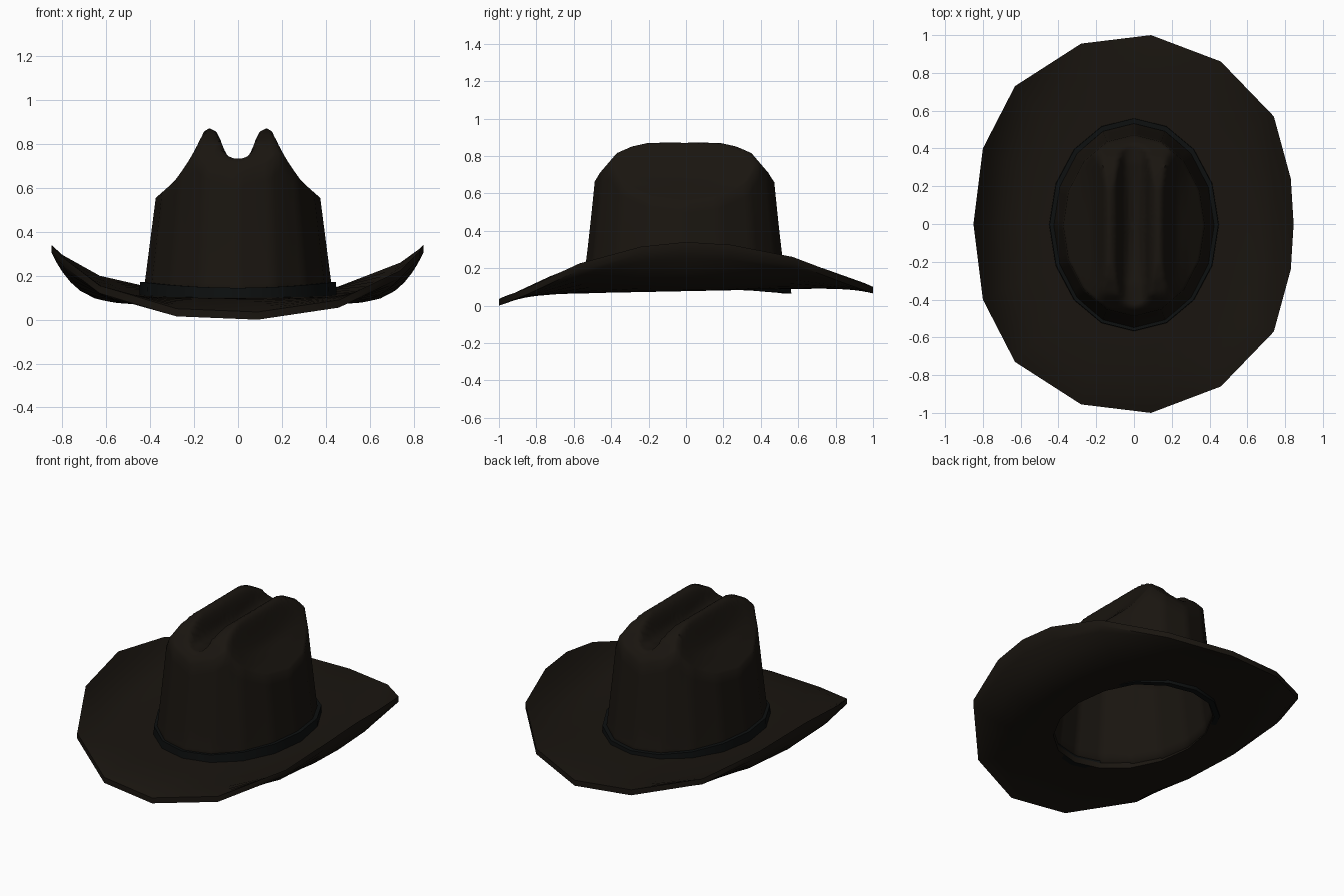
import bpy, math

if "Cube" in bpy.data.objects:
    bpy.data.objects.remove(bpy.data.objects["Cube"])


def lerp(a, b, t):
    return a + (b - a) * t


def curve(pts, v):
    """Piecewise linear profile lookup."""
    for (x0, y0), (x1, y1) in zip(pts, pts[1:]):
        if v <= x1:
            return lerp(y0, y1, (v - x0) / (x1 - x0))
    return pts[-1][1]


def oval(a, b, sub=1, cy=-0.008):
    """16-sided oval, each side optionally subdivided."""
    corners = [(a * math.cos(i * math.pi / 8), cy + b * math.sin(i * math.pi / 8))
               for i in range(16)]
    out = []
    for i, p in enumerate(corners):
        q = corners[(i + 1) % 16]
        for s in range(sub):
            out.append((lerp(p[0], q[0], s / sub), lerp(p[1], q[1], s / sub)))
    return out


def loft(name, rings, mat, closed=False, cap=False, angle=40):
    n = len(rings[0])
    verts = [v for r in rings for v in r]
    faces = []
    m = len(rings)
    for k in range(m if closed else m - 1):
        a, b = k * n, ((k + 1) % m) * n
        for i in range(n):
            j = (i + 1) % n
            faces.append((a + i, a + j, b + j, b + i))
    if cap:
        faces.append(tuple((m - 1) * n + i for i in range(n)))
    me = bpy.data.meshes.new(name)
    me.from_pydata(verts, [], faces)
    ob = bpy.data.objects.new(name, me)
    bpy.context.collection.objects.link(ob)
    me.materials.append(mat)
    bpy.ops.object.select_all(action='DESELECT')
    ob.select_set(True)
    bpy.context.view_layer.objects.active = ob
    bpy.ops.object.shade_smooth_by_angle(angle=math.radians(angle))
    return ob


def material(name, rgb):
    m = bpy.data.materials.new(name)
    m.diffuse_color = (*rgb, 1)
    m.use_nodes = True
    m.node_tree.nodes["Principled BSDF"].inputs["Base Color"].default_value = m.diffuse_color
    return m


felt = material("dark_felt", (0.010, 0.0075, 0.005))
ribbon = material("ribbon", (0.004, 0.005, 0.005))

# Brim: oval opening swept out to a faceted rim that curls up at the sides
rim = [(.845, 0, .34), (.83, .24, .325), (.74, .57, .26), (.46, .86, .15),
       (.09, 1, .10), (-.28, .955, .12), (-.63, .73, .20), (-.80, .40, .295),
       (-.85, 0, .34), (-.80, -.40, .285), (-.63, -.73, .155), (-.28, -.955, .05),
       (.09, -1, .035), (.46, -.86, .09), (.74, -.57, .225), (.83, -.24, .315)]
inner = oval(.415, .525)


def brim_ring(t, drop):
    ring = []
    for (ix, iy), (ox, oy, oz) in zip(inner, rim):
        x, y = lerp(ix, ox, t), lerp(iy, oy, t)
        base = .112 + .02 * y
        ring.append((x, y, base + (oz - .112 - .02 * oy) * t ** 4 - drop))
    return ring


steps = [0, .2, .4, .55, .7, .8, .88, .94, 1]
loft("brim", [brim_ring(t, .035) for t in steps]
     + [brim_ring(t, 0) for t in reversed(steps)], felt, closed=True)

# Crown: tapered wall, then a top with centre crease and two side dents
ACROSS = [(0, .735), (.03, .735), (.06, .757), (.08, .82), (.1, .858), (.13, .873),
          (.155, .858), (.2, .765), (.24, .70), (.29, .63), (.375, .555)]
ALONG = [(0, .875), (.2, .868), (.28, .85), (.36, .815), (.45, .71), (.48, .66)]


def top_z(x, y):
    d = max(0, 1 - (y / .32) ** 2)
    dent = .03 * d * max(0, 1 - abs(abs(x) - .22) / .07)
    crease = .03 * d * max(0, 1 - abs(x) / .08)
    return min(curve(ACROSS, abs(x)) - dent - crease, curve(ALONG, abs(y + .01)))


SUB = 6
rings = []
for k in range(9):
    s = k / 8
    pts = oval(lerp(.435, .375, s), lerp(.55, .48, s ** .8), SUB)
    ends = oval(.375, .48, SUB)
    rings.append([(x, y, lerp(.09, top_z(*e), s)) for (x, y), e in zip(pts, ends)])
for k in range(1, 30):
    r = 1 - k / 30
    rings.append([(x, y, top_z(x, y)) for x, y in oval(.375 * r, .48 * r, SUB)])
crown = loft("crown", rings, felt, cap=True, angle=60)
shell = crown.modifiers.new("felt_thickness", 'SOLIDIFY')
shell.thickness = .02
shell.offset = -1

# Band: ribbon around the base of the crown, slightly higher at the sides


def band_ring(a, b, drop):
    return [(x, y, .145 + .027 * (x / a) ** 2 - drop) for x, y in oval(a, b, 2, -.003)]


loft("hat_band", [band_ring(.45, .566, .08), band_ring(.447, .562, 0),
                  band_ring(.42, .53, 0), band_ring(.42, .53, .08)], ribbon, closed=True)
